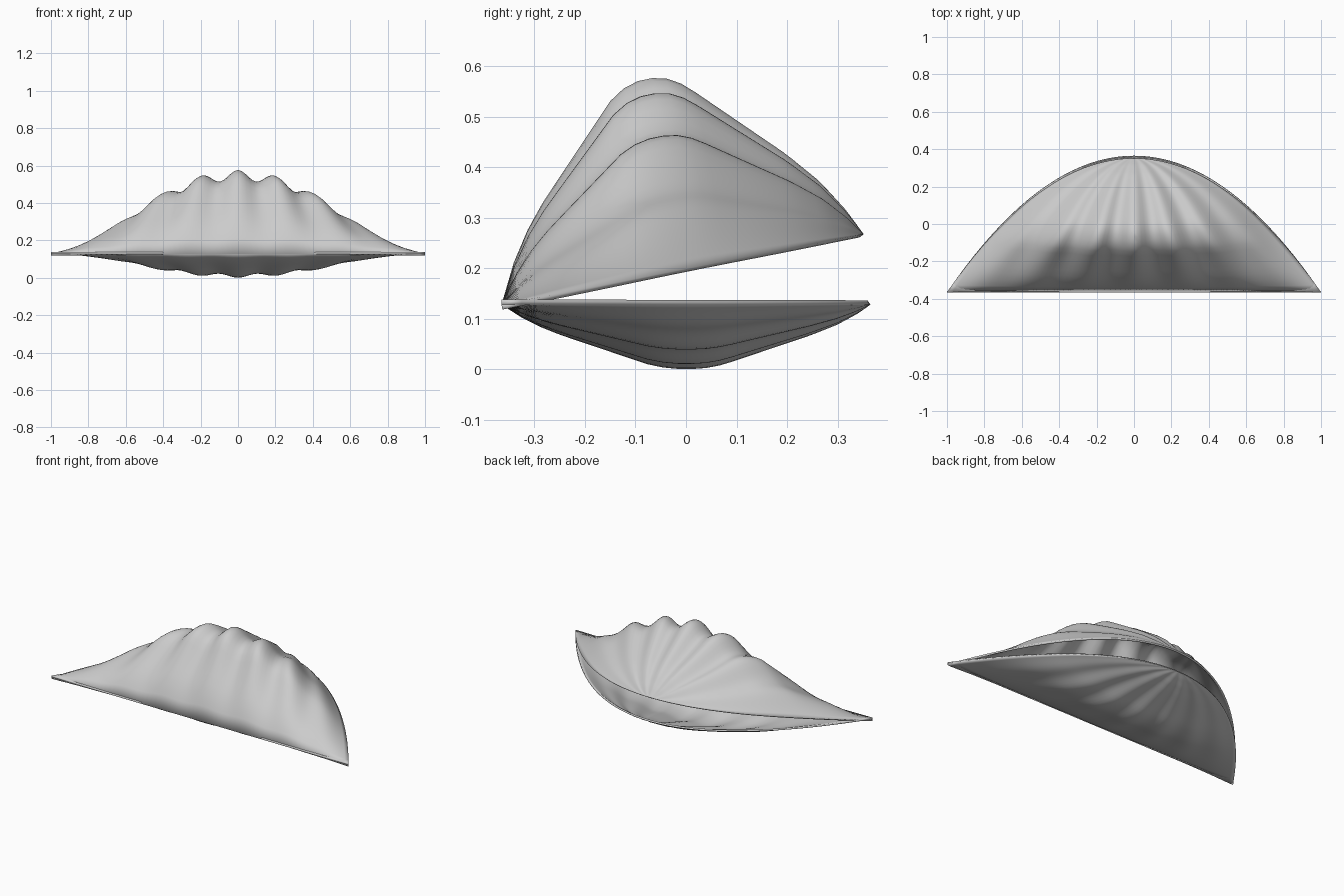
import bpy, bmesh, math

if "Cube" in bpy.data.objects:
    bpy.data.objects.remove(bpy.data.objects["Cube"])

NU, NV = 70, 36            # steps across the fan / from apex to straight edge
HALF = 0.365               # half depth of the shell
RIM_Z = 0.128
RIBS = 7
PROFILE = [(0, 1), (.1, .985), (.2, .93), (.32, .815), (.44, .70), (.67, .48),
           (.82, .31), (.93, .14), (1, 0)]


def bulge(t):
    """Height of the valve at distance t from its middle line."""
    t = min(abs(t), 1)
    for (a, fa), (b, fb) in zip(PROFILE, PROFILE[1:]):
        if t <= b:
            return fa + (fb - fa) * (t - a) / (b - a)
    return 0


def ribbed(u):
    """Arched cross-section with radiating ribs."""
    valley = 0.5 - 0.5 * math.cos(math.pi * RIBS * u)
    return (1 - u * u) * (1 - 0.15 * valley)


def valve(name, height, tilt):
    bm = bmesh.new()

    def point(u, w):
        s = 2 * HALF * (1 - w * w)               # distance from straight edge
        h = height * bulge(s / HALF - 1) * ribbed(u)
        y = -HALF + s * math.cos(tilt) - h * math.sin(tilt)
        z = RIM_Z + s * math.sin(tilt) + h * math.cos(tilt)
        return bm.verts.new((u * w, y, z))

    apex = point(0, 0)
    rows = [[point(2 * i / NU - 1, j / NV) for i in range(NU + 1)]
            for j in range(1, NV + 1)]
    for i in range(NU):
        bm.faces.new((apex, rows[0][i], rows[0][i + 1]))
        for a, b in zip(rows, rows[1:]):
            bm.faces.new((a[i], b[i], b[i + 1], a[i + 1]))
    if height < 0:
        bmesh.ops.reverse_faces(bm, faces=bm.faces[:])
    me = bpy.data.meshes.new(name)
    bm.to_mesh(me)
    bm.free()
    ob = bpy.data.objects.new(name, me)
    bpy.context.collection.objects.link(ob)
    # thin wall, grown inward
    wall = ob.modifiers.new("wall", 'SOLIDIFY')
    wall.thickness = 0.01
    wall.offset = -1
    bpy.ops.object.select_all(action='DESELECT')
    ob.select_set(True)
    bpy.context.view_layer.objects.active = ob
    bpy.ops.object.shade_smooth_by_angle(angle=math.radians(30))
    return ob


# two halves meeting along the straight front edge, gaping at the back
valve("lower_shell", -0.128, 0)
valve("upper_shell", 0.385, math.radians(11))
